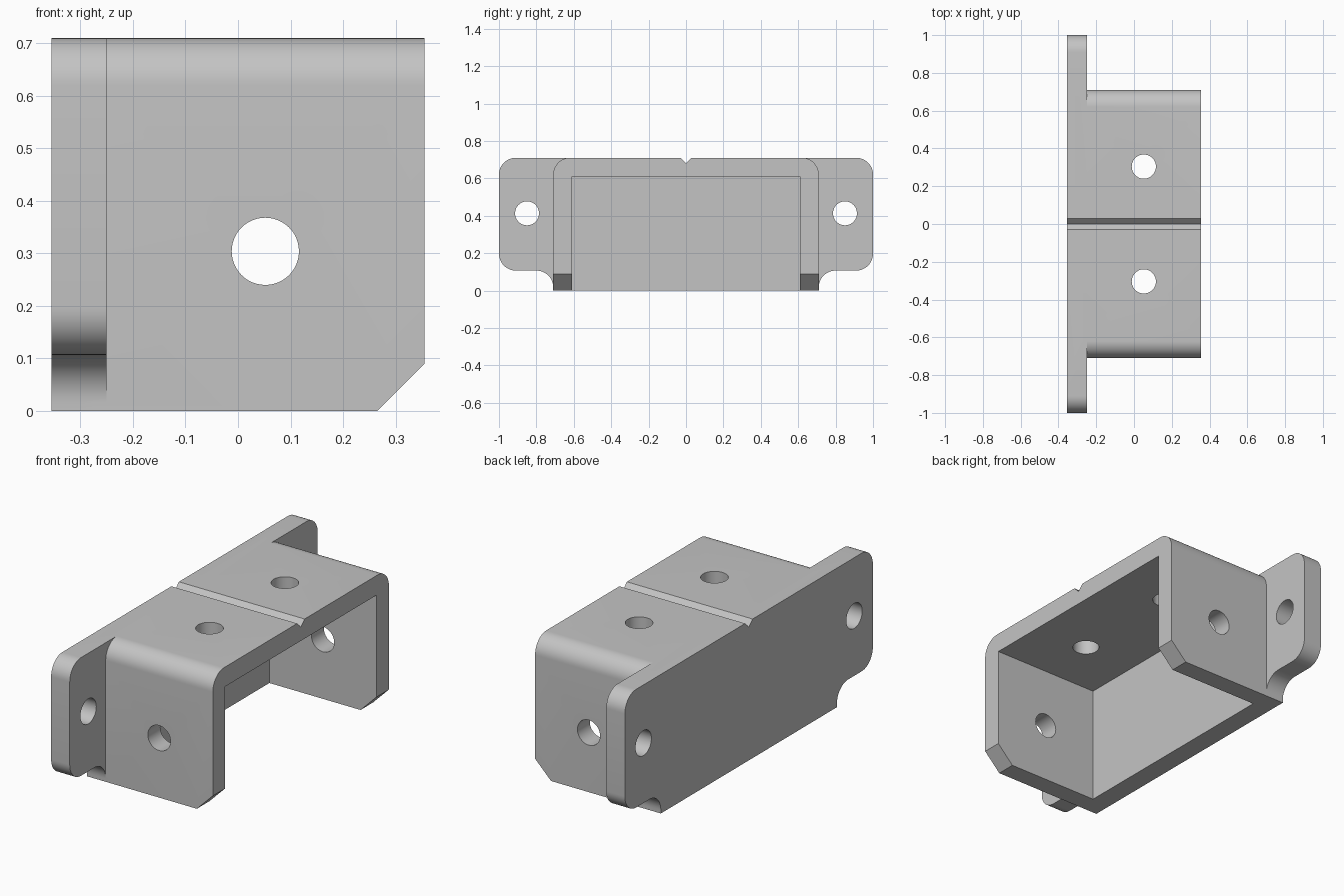
import bpy, bmesh, math

cube = bpy.data.objects.get("Cube")
if cube:
    bpy.data.objects.remove(cube, do_unlink=True)

HALF_X, PLATE_FRONT = 0.355, -0.25
HALF_Y, HEIGHT, WALL = 0.71, 0.71, 0.10
ROUND, HOLE = 0.09, 0.064

grey = bpy.data.materials.new("plain grey")
colour = (0.55, 0.55, 0.55, 1)
grey.diffuse_color = colour
grey.use_nodes = True
grey.node_tree.nodes["Principled BSDF"].inputs["Base Color"].default_value = colour


def arc(cx, cy, r, start, end, steps=12):
    angles = [math.radians(start + (end - start) * i / steps) for i in range(steps + 1)]
    return [(cx + r * math.cos(a), cy + r * math.sin(a)) for a in angles]


def mirrored(half):
    """Close a right-hand outline with its mirror image."""
    return half + [(-u, v) for u, v in reversed(half)]


def prism(name, outline, axis, lo, hi):
    """Closed solid: a 2D outline carried along x, y or z."""
    place = {"x": lambda u, v, w: (w, u, v),
             "y": lambda u, v, w: (u, w, v),
             "z": lambda u, v, w: (u, v, w)}[axis]
    bm = bmesh.new()
    near = [bm.verts.new(place(u, v, lo)) for u, v in outline]
    far = [bm.verts.new(place(u, v, hi)) for u, v in outline]
    bm.faces.new(near)
    bm.faces.new(far[::-1])
    for i in range(len(outline)):
        bm.faces.new([near[i - 1], far[i - 1], far[i], near[i]])
    bmesh.ops.recalc_face_normals(bm, faces=bm.faces)
    mesh = bpy.data.meshes.new(name)
    bm.to_mesh(mesh)
    bm.free()
    mesh.materials.append(grey)
    obj = bpy.data.objects.new(name, mesh)
    bpy.context.collection.objects.link(obj)
    return obj


def combine(target, tool, operation):
    """Apply an exact boolean and discard the tool."""
    tool.hide_render = True
    mod = target.modifiers.new(operation.lower(), "BOOLEAN")
    mod.object, mod.operation, mod.solver = tool, operation, "EXACT"
    bpy.context.view_layer.objects.active = target
    bpy.ops.object.modifier_apply(modifier=mod.name)
    bpy.data.objects.remove(tool, do_unlink=True)


# Mounting plate with rounded ears and a concave fillet under each
ear_bottom = 0.107
plate_half = [(HALF_Y, 0)]
plate_half += arc(HALF_Y + ROUND, ear_bottom - ROUND, ROUND, 180, 90)
plate_half += arc(1 - ROUND, ear_bottom + ROUND, ROUND, -90, 0)
plate_half += arc(1 - ROUND, HEIGHT - ROUND, ROUND, 0, 90)
bracket = prism("bracket", mirrored(plate_half), "x", -HALF_X, PLATE_FRONT)

# Arch: top and two side walls, rounded outside and square inside
inner = HALF_Y - WALL
arch_half = [(inner, HEIGHT - WALL), (inner, 0), (HALF_Y, 0)]
arch_half += arc(HALF_Y - ROUND, HEIGHT - ROUND, ROUND, 0, 90)
arch = prism("arch", mirrored(arch_half), "x", -0.3, HALF_X)
combine(bracket, arch, "UNION")

# V groove across the middle of the top
groove_outline = [(0, HEIGHT - 0.03), (0.06, HEIGHT + 0.03), (-0.06, HEIGHT + 0.03)]
combine(bracket, prism("groove_cutter", groove_outline, "x", -1, 1), "DIFFERENCE")

# Chamfers on the free lower corners of the side walls
chamfer = prism("chamfer_cutter", [(0.165, -0.1), (0.5, -0.1), (0.5, 0.235)], "y", -1, 1)
combine(bracket, chamfer, "DIFFERENCE")


def drill(axis, u, v, lo, hi):
    circle = arc(u, v, HOLE, 0, 360, 48)[:-1]
    combine(bracket, prism("hole_cutter", circle, axis, lo, hi), "DIFFERENCE")


# Round holes: both side walls, top pair, ears
drill("y", 0.052, 0.304, -1, 1)
for side in (-1, 1):
    drill("z", 0.052, side * 0.304, 0.5, 1)
    drill("x", side * 0.85, 0.413, -0.5, 0)

# Smooth curves, crisp edges
bpy.ops.object.select_all(action="DESELECT")
bracket.select_set(True)
bpy.context.view_layer.objects.active = bracket
bpy.ops.object.shade_smooth_by_angle(angle=math.radians(30))
